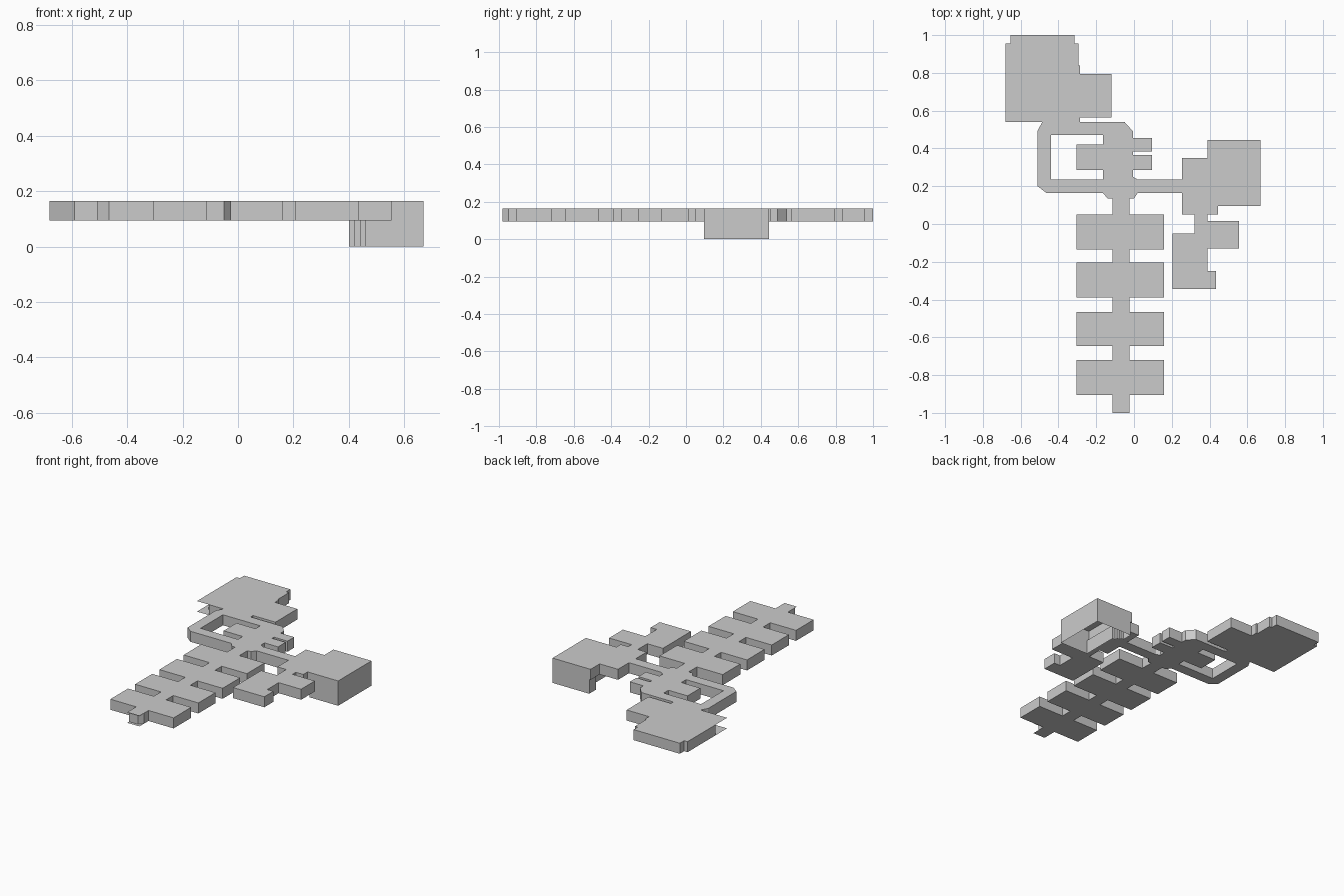
import bpy, bmesh

FLOOR, CEIL = 0.095, 0.165


def finish(name, bm):
    bmesh.ops.recalc_face_normals(bm, faces=bm.faces)
    mesh = bpy.data.meshes.new(name)
    bm.to_mesh(mesh)
    bm.free()
    ob = bpy.data.objects.new(name, mesh)
    bpy.context.collection.objects.link(ob)
    return ob


def plan(name, pts, z0=FLOOR, z1=CEIL, floor=True, ceiling=True):
    """Extrude a floor-plan outline into walls, floor and ceiling."""
    bm = bmesh.new()
    lo = [bm.verts.new((x, y, z0)) for x, y in pts]
    hi = [bm.verts.new((x, y, z1)) for x, y in pts]
    n = len(pts)
    for i in range(n):
        j = (i + 1) % n
        bm.faces.new((lo[i], lo[j], hi[j], hi[i]))
    if floor:
        bm.faces.new(lo[::-1])
    if ceiling:
        bm.faces.new(hi)
    return finish(name, bm)


def room(name, x0, x1, y0, y1, **kw):
    return plan(name, [(x0, y0), (x1, y0), (x1, y1), (x0, y1)], **kw)


def overhang(name, pts):
    """Thin floor and ceiling sheets that stick out past a wall."""
    bm = bmesh.new()
    for z in (FLOOR, CEIL):
        bm.faces.new([bm.verts.new((x, y, z)) for x, y in pts])
    return finish(name, bm)


# Long south corridor with a slanted end wall, and paired side rooms
plan("south_corridor", [(-0.115, -0.98), (-0.05, -0.98), (-0.025, -0.95),
                        (-0.025, 0.135), (-0.115, 0.135)])
overhang("south_threshold", [(-0.115, -1), (-0.025, -1), (-0.025, -0.95),
                             (-0.05, -0.98), (-0.115, -0.98)])
for i, (y0, y1) in enumerate([(-0.905, -0.72), (-0.645, -0.465),
                              (-0.39, -0.205), (-0.135, 0.05)]):
    room(f"west_room_{i}", -0.305, -0.115, y0, y1)
    room(f"east_room_{i}", -0.025, 0.16, y0, y1)

# Central hub
plan("central_hub", [(-0.14, 0.135), (0, 0.135), (0.02, 0.165), (0.02, 0.235),
                     (-0.005, 0.25), (-0.005, 0.49), (-0.05, 0.54),
                     (-0.165, 0.54), (-0.165, 0.165)])
room("hub_west_room", -0.305, -0.165, 0.285, 0.42)
room("hub_east_room_low", -0.005, 0.095, 0.285, 0.365)
room("hub_east_room_high", -0.005, 0.095, 0.385, 0.455)

# Corridor looping round the west side, and corridor to the east
plan("loop_corridor", [(-0.165, 0.165), (-0.165, 0.235), (-0.44, 0.235),
                       (-0.44, 0.47), (-0.165, 0.47), (-0.165, 0.54),
                       (-0.485, 0.54), (-0.51, 0.495), (-0.51, 0.2),
                       (-0.465, 0.165)])
room("east_corridor", 0.02, 0.255, 0.165, 0.235)

# North-west hall with a diagonal corner wall
plan("north_hall", [(-0.59, 0.54), (-0.285, 0.54), (-0.285, 0.84),
                    (-0.295, 0.84), (-0.295, 0.955), (-0.315, 0.955),
                    (-0.315, 1), (-0.655, 1), (-0.655, 0.955),
                    (-0.68, 0.955), (-0.68, 0.66)])
overhang("north_hall_corner", [(-0.68, 0.54), (-0.59, 0.54), (-0.68, 0.66)])
room("north_side_room", -0.285, -0.12, 0.565, 0.795)

# East wing rooms
room("east_hall", 0.255, 0.445, 0.05, 0.35)
room("east_passage", 0.32, 0.39, -0.05, 0.05)
room("east_side_room", 0.39, 0.555, -0.13, 0.015)
room("southeast_room", 0.205, 0.39, -0.345, -0.05)
room("southeast_nook", 0.39, 0.435, -0.345, -0.25)

# Tall two-level room, open underneath, with a balcony on its west side
room("balcony", 0.39, 0.46, 0.35, 0.445)
plan("tall_room_upper", [(0.445, 0.095), (0.67, 0.095), (0.67, 0.445),
                         (0.46, 0.445), (0.46, 0.35), (0.445, 0.35)],
     floor=False)
plan("tall_room_lower", [(0.46, 0.095), (0.67, 0.095), (0.67, 0.445),
                         (0.4, 0.445), (0.4, 0.375), (0.42, 0.375),
                         (0.42, 0.36), (0.44, 0.36), (0.44, 0.34), (0.46, 0.34)],
     z0=0, z1=FLOOR, floor=False, ceiling=False)
